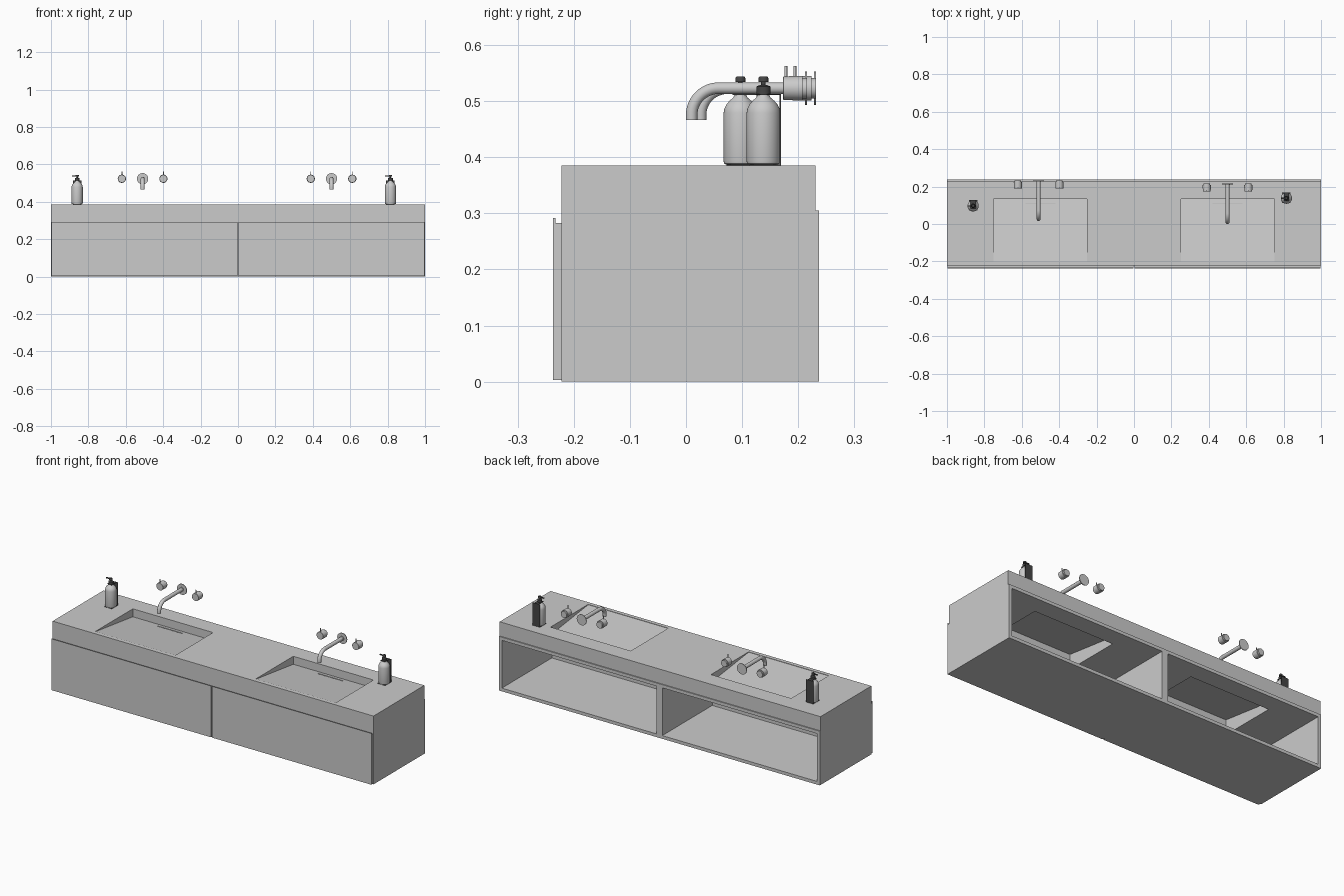
import bpy, bmesh, math
from mathutils import Matrix, Vector

if "Cube" in bpy.data.objects:
    bpy.data.objects.remove(bpy.data.objects["Cube"])

dark = bpy.data.materials.new("dark_metal")
dark.diffuse_color = (0.06, 0.06, 0.06, 1)
dark.use_nodes = True
dark.node_tree.nodes["Principled BSDF"].inputs["Base Color"].default_value = dark.diffuse_color


def finish(name, bm, smooth=False, mat=None):
    bmesh.ops.recalc_face_normals(bm, faces=bm.faces)
    me = bpy.data.meshes.new(name)
    bm.to_mesh(me)
    bm.free()
    ob = bpy.data.objects.new(name, me)
    bpy.context.collection.objects.link(ob)
    if mat:
        me.materials.append(mat)
    if smooth:
        activate(ob)
        bpy.ops.object.shade_smooth_by_angle(angle=math.radians(35))
    return ob


def activate(ob):
    bpy.ops.object.select_all(action='DESELECT')
    ob.select_set(True)
    bpy.context.view_layer.objects.active = ob


def prism(name, yz, x0, x1, mat=None):
    """Side profile (y, z) extruded along x."""
    bm = bmesh.new()
    f = bm.faces.new([bm.verts.new((x0, y, z)) for y, z in yz])
    new = bmesh.ops.extrude_face_region(bm, geom=[f])['geom']
    bmesh.ops.translate(bm, vec=(x1 - x0, 0, 0),
                        verts=[v for v in new if isinstance(v, bmesh.types.BMVert)])
    return finish(name, bm, mat=mat)


def box(name, x0, x1, y0, y1, z0, z1, mat=None):
    return prism(name, [(y0, z0), (y1, z0), (y1, z1), (y0, z1)], x0, x1, mat)


def lathe(name, profile, loc, forward=False, steps=32, mat=None):
    """Revolve (radius, height); forward=True points the axis to -y."""
    bm = bmesh.new()
    vs = [bm.verts.new((r, 0, h)) for r, h in profile]
    es = [bm.edges.new(p) for p in zip(vs, vs[1:])]
    bmesh.ops.spin(bm, geom=vs + es, axis=(0, 0, 1), cent=(0, 0, 0),
                   angle=2 * math.pi, steps=steps)
    bmesh.ops.remove_doubles(bm, verts=bm.verts, dist=1e-5)
    m = Matrix.Translation(loc)
    if forward:
        m = m @ Matrix.Rotation(math.pi / 2, 4, 'X')
    bm.transform(m)
    return finish(name, bm, True, mat)


def tube(name, pts, r):
    cu = bpy.data.curves.new(name, 'CURVE')
    cu.dimensions = '3D'
    cu.bevel_depth, cu.bevel_resolution, cu.use_fill_caps = r, 5, True
    sp = cu.splines.new('POLY')
    sp.points.add(len(pts) - 1)
    for p, co in zip(sp.points, pts):
        p.co = (*co, 1)
    ob = bpy.data.objects.new(name, cu)
    bpy.context.collection.objects.link(ob)
    activate(ob)
    bpy.ops.object.convert(target='MESH')
    bpy.ops.object.shade_smooth_by_angle(angle=math.radians(35))


def cut(ob, cutter):
    mod = ob.modifiers.new("cut", 'BOOLEAN')
    mod.operation, mod.solver, mod.object = 'DIFFERENCE', 'EXACT', cutter
    cutter.hide_render = True
    activate(ob)
    bpy.ops.object.modifier_apply(modifier=mod.name)
    bpy.data.objects.remove(cutter)


# Countertop with sloping basins, drain slots and hollow undersides
top = box("countertop", -1, 1, -0.222, 0.231, 0.305, 0.385)
under = [(0.135, 0.25), (0.135, 0.327), (-0.19, 0.371), (-0.19, 0.25)]
for cx in (-0.5, 0.5):
    cut(top, prism("basin_cutter", [(0.135, 0.34), (0.135, 0.42), (-0.2, 0.42),
                                    (-0.2, 0.383)], cx - 0.25, cx + 0.25))
    cut(top, box("slot_cutter", cx - 0.08, cx + 0.08, 0.107, 0.113, 0.337, 0.4))
    cut(top, prism("underside_cutter", under, cx - 0.249, cx + 0.249))

# Two cabinet modules open at the back, each with a finger-pull drawer front
front = [(-0.237, 0.003), (-0.237, 0.292), (-0.233, 0.292), (-0.233, 0.283),
         (-0.222, 0.283), (-0.222, 0.003)]
for side, s in (("left", -1), ("right", 1)):
    c = s * 0.5
    cab = box("cabinet_" + side, c - 0.5, c + 0.5, -0.222, 0.237, 0, 0.305)
    cut(cab, box("void_cutter", c - 0.482, c + 0.482, -0.208, 0.3, 0.018, 0.287))
    cut(cab, box("ceiling_cutter", c - 0.249, c + 0.249, -0.19, 0.135, 0.26, 0.33))
    prism("drawer_front_" + side, front, c - 0.497, c + 0.497)

# Wall-mounted taps: spout, wall flange and two lever handles
for side, cx, wall in (("left", -0.51, 0.232), ("right", 0.5, 0.216)):
    z, tip, bend = 0.523, wall - 0.206, 0.048
    path = [(cx, wall, z)]
    for i in range(13):
        a = math.radians(90 + 90 * i / 12)
        path.append((cx, tip + bend + bend * math.cos(a), z - bend + bend * math.sin(a)))
    path.append((cx, tip, 0.466))
    tube("spout_" + side, path, 0.0105)
    lathe("spout_flange_" + side, [(0, 0), (0.03, 0), (0.03, 0.004), (0.012, 0.004),
                                   (0.012, 0.008), (0, 0.008)], (cx, wall, z), True)
    for k in (-1, 1):
        hx = cx + k * 0.111
        lathe("tap_handle_" + side,
              [(0, 0), (0.018, 0), (0.018, 0.008), (0.022, 0.008), (0.021, 0.042),
               (0.02, 0.043), (0, 0.043)], (hx, wall, z), True)
        lathe("tap_lever_" + side, [(0, 0), (0.0025, 0), (0.0025, 0.024), (0, 0.024)],
              (hx, wall - 0.038, z + 0.016), steps=12)

# Soap dispensers: bottle, pump and dark bracket
bottle = [(0, 0), (0.026, 0), (0.029, 0.002), (0.03, 0.006), (0.03, 0.092), (0.0285, 0.1),
          (0.025, 0.107), (0.019, 0.114), (0.013, 0.119), (0.011, 0.123), (0.011, 0.128),
          (0, 0.128)]
pump = [(0, 0.124), (0.0125, 0.124), (0.0125, 0.139), (0.008, 0.141), (0.004, 0.142),
        (0.004, 0.147), (0.009, 0.147), (0.009, 0.154), (0.007, 0.157), (0, 0.157)]
for side, x, y in (("left", -0.86, 0.097), ("right", 0.815, 0.138)):
    lathe("soap_bottle_" + side, bottle, (x, y, 0.387))
    lathe("soap_pump_" + side, pump, (x, y, 0.387), mat=dark)
    box("pump_nozzle_" + side, x - 0.028, x, y - 0.003, y + 0.003, 0.536, 0.541, dark)
    box("bracket_base_" + side, x - 0.023, x + 0.023, y - 0.025, y + 0.031, 0.385, 0.387, dark)
    box("bracket_back_" + side, x - 0.023, x + 0.023, y + 0.029, y + 0.031, 0.385, 0.513, dark)
    box("bracket_arm_" + side, x - 0.014, x + 0.014, y - 0.014, y + 0.031, 0.511, 0.513, dark)
